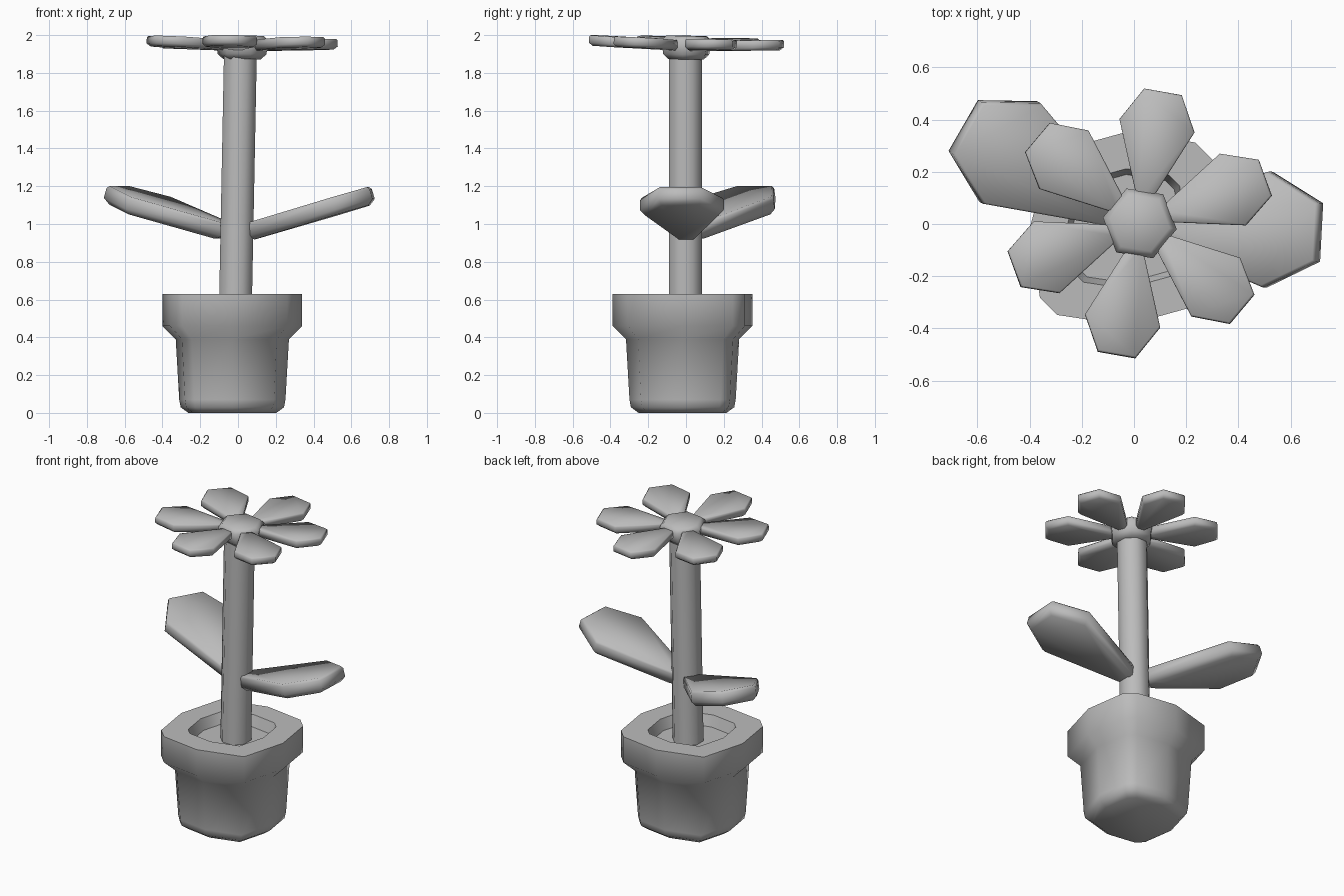
import bpy, bmesh
from math import pi, cos, sin, radians
from mathutils import Matrix, Vector

cube = bpy.data.objects.get("Cube")
if cube:
    bpy.data.objects.remove(cube, do_unlink=True)

grey = bpy.data.materials.new("plain_grey")
grey.use_nodes = True
GREY = (0.5, 0.5, 0.5, 1)
grey.diffuse_color = GREY
grey.node_tree.nodes["Principled BSDF"].inputs["Base Color"].default_value = GREY


def loft(name, rings, matrix=Matrix()):
    """Skin a closed stack of equal-length rings, capped at both ends."""
    bm = bmesh.new()
    loops = [[bm.verts.new(p) for p in ring] for ring in rings]
    n = len(loops[0])
    for low, high in zip(loops, loops[1:]):
        for i in range(n):
            j = (i + 1) % n
            bm.faces.new((low[i], low[j], high[j], high[i]))
    bm.faces.new(loops[0][::-1])
    bm.faces.new(loops[-1])
    bmesh.ops.recalc_face_normals(bm, faces=bm.faces[:])
    mesh = bpy.data.meshes.new(name)
    bm.to_mesh(mesh)
    bm.free()
    mesh.materials.append(grey)
    obj = bpy.data.objects.new(name, mesh)
    obj.matrix_world = matrix
    bpy.context.collection.objects.link(obj)
    bpy.ops.object.select_all(action='DESELECT')
    obj.select_set(True)
    bpy.context.view_layer.objects.active = obj
    bpy.ops.object.shade_smooth_by_angle(angle=radians(60))
    return obj


def scaled(outline, s, z, centre=(0, 0)):
    cx, cy = centre
    return [(cx + (x - cx) * s, cy + (y - cy) * s, z) for x, y in outline]


def ngon(sides, start=0.0):
    return [(cos(start + 2 * pi * i / sides), sin(start + 2 * pi * i / sides))
            for i in range(sides)]


def blade(name, start, wide, end, widths, thick, matrix):
    """Six-sided petal or leaf along +x, with softened rims."""
    a, b, c = widths
    outline = [(start, -a), (wide, -b), (end, -c), (end, c), (wide, b), (start, a)]
    mid = ((start + 2 * wide + end) / 4, 0)
    levels = ((0.88, -0.5), (1, -0.22), (1, 0.35), (0.96, 0.5))
    return loft(name, [scaled(outline, s, z * thick, mid) for s, z in levels], matrix)


# Pot: a bulged square outline following a stepped profile, with a sunken soil bed
half = [(0.37, 0), (0.33, 0.265), (0.265, 0.33), (0, 0.37), (-0.29, 0.29)]
pot_outline = half + [(-x, -y) for x, y in half]
pot_profile = [(0.63, 0.0), (0.74, 0.03), (0.76, 0.07), (0.81, 0.39), (1, 0.46),
               (1, 0.63), (0.62, 0.63), (0.56, 0.56)]
loft("pot", [scaled(pot_outline, s, z) for s, z in pot_profile],
     Matrix.Translation((-0.03, -0.018, 0)))

# Stem: slightly leaning octagonal tube
stem = ngon(8, pi / 8)
loft("stem", [[(x * 0.094 + cx, y * 0.094 - 0.003, z) for x, y in stem]
              for cx, z in ((-0.014, 0.54), (0.013, 1.92))])

# Flower head, tipped a little towards +x and +y
head = (Matrix.Translation((0.022, 0.002, 1.95))
        @ Matrix.Rotation(radians(1.5), 4, Vector((-0.85, 0.4, 0))))
disc = ngon(6, radians(-9))
loft("flower_centre", [scaled(disc, s, z) for s, z in
                       ((0.10, -0.078), (0.13, -0.052), (0.143, 0.02), (0.115, 0.046))], head)
for i in range(6):
    turn = Matrix.Rotation(radians(20 + 60 * i), 4, 'Z')
    rise = Matrix.Rotation(radians(-2), 4, 'Y')
    blade(f"petal_{i + 1}", 0.08, 0.38, 0.512, (0.022, 0.146, 0.073), 0.055,
          head @ turn @ Matrix.Translation((0, 0, -0.008)) @ rise)

# Two leaves rising from the stem
for name, base, heading in (("right_leaf", (-0.07, 0.04, 0.96), 150),
                            ("left_leaf", (0.045, 0.003, 0.955), -3)):
    pose = (Matrix.Translation(base) @ Matrix.Rotation(radians(heading), 4, 'Z')
            @ Matrix.Rotation(radians(-16.5), 4, 'Y'))
    blade(name, -0.02, 0.49, 0.697, (0.045, 0.222, 0.112), 0.095, pose)
